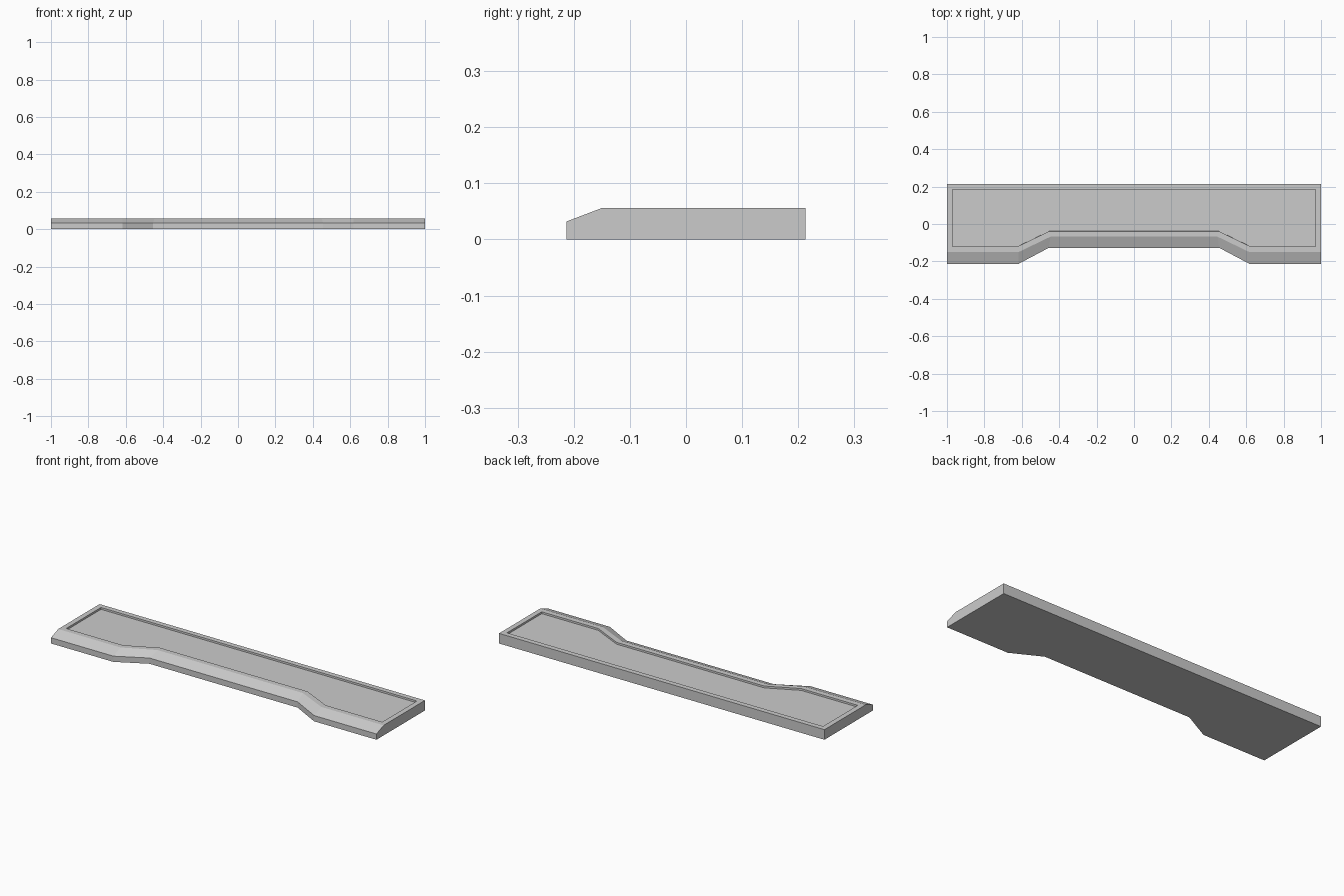
import bpy, bmesh

if "Cube" in bpy.data.objects:
    bpy.data.objects.remove(bpy.data.objects["Cube"])

# Single flat colour
grey = bpy.data.materials.new("light grey")
grey.diffuse_color = (0.6, 0.6, 0.6, 1)
grey.use_nodes = True
grey.node_tree.nodes["Principled BSDF"].inputs["Base Color"].default_value = grey.diffuse_color

BACK, TOP, RIM = 0.213, 0.056, 0.032


def outline(front, middle, bend):
    """Plan outline with a shallow notch along the front."""
    right = [(bend, middle), (0.617, front), (1, front), (1, BACK)]
    return right + [(-x, y) for x, y in reversed(right)]


bm = bmesh.new()
outer = outline(-0.213, -0.127, 0.455)
inner = outline(-0.15, -0.068, 0.447)

# Stacked outlines: base, front edge of the bevel, top
rings = []
for pts, front_z in ((outer, 0), (outer, RIM), (inner, TOP)):
    rings.append([bm.verts.new((x, y, TOP if y == BACK and front_z else front_z))
                  for x, y in pts])
# Back corners of the middle ring coincide with the top ring and are merged
n = len(outer)
bm.faces.new(rings[0][::-1])
top = bm.faces.new(rings[2])
for a, b in zip(rings, rings[1:]):
    for i in range(n):
        j = (i + 1) % n
        bm.faces.new((a[i], a[j], b[j], b[i]))
bmesh.ops.remove_doubles(bm, verts=bm.verts[:], dist=0.0001)
bmesh.ops.triangulate(bm, faces=[f for f in bm.faces
                                 if abs(f.normal.x) > 0.99 and len(f.verts) > 3])

# Shallow recessed panel in the top
bm.normal_update()
top = max(bm.faces, key=lambda f: f.calc_center_median().z if f.normal.z > 0.99 else -1)
bmesh.ops.inset_region(bm, faces=[top], thickness=0.029, use_even_offset=True)
ring = bmesh.ops.inset_region(bm, faces=[top], thickness=0.0005, use_even_offset=True)
bmesh.ops.translate(bm, verts=top.verts[:], vec=(0, 0, -0.01))
bmesh.ops.recalc_face_normals(bm, faces=bm.faces[:])

mesh = bpy.data.meshes.new("notched_tray")
bm.to_mesh(mesh)
bm.free()
mesh.materials.append(grey)
tray = bpy.data.objects.new("notched_tray", mesh)
bpy.context.collection.objects.link(tray)
